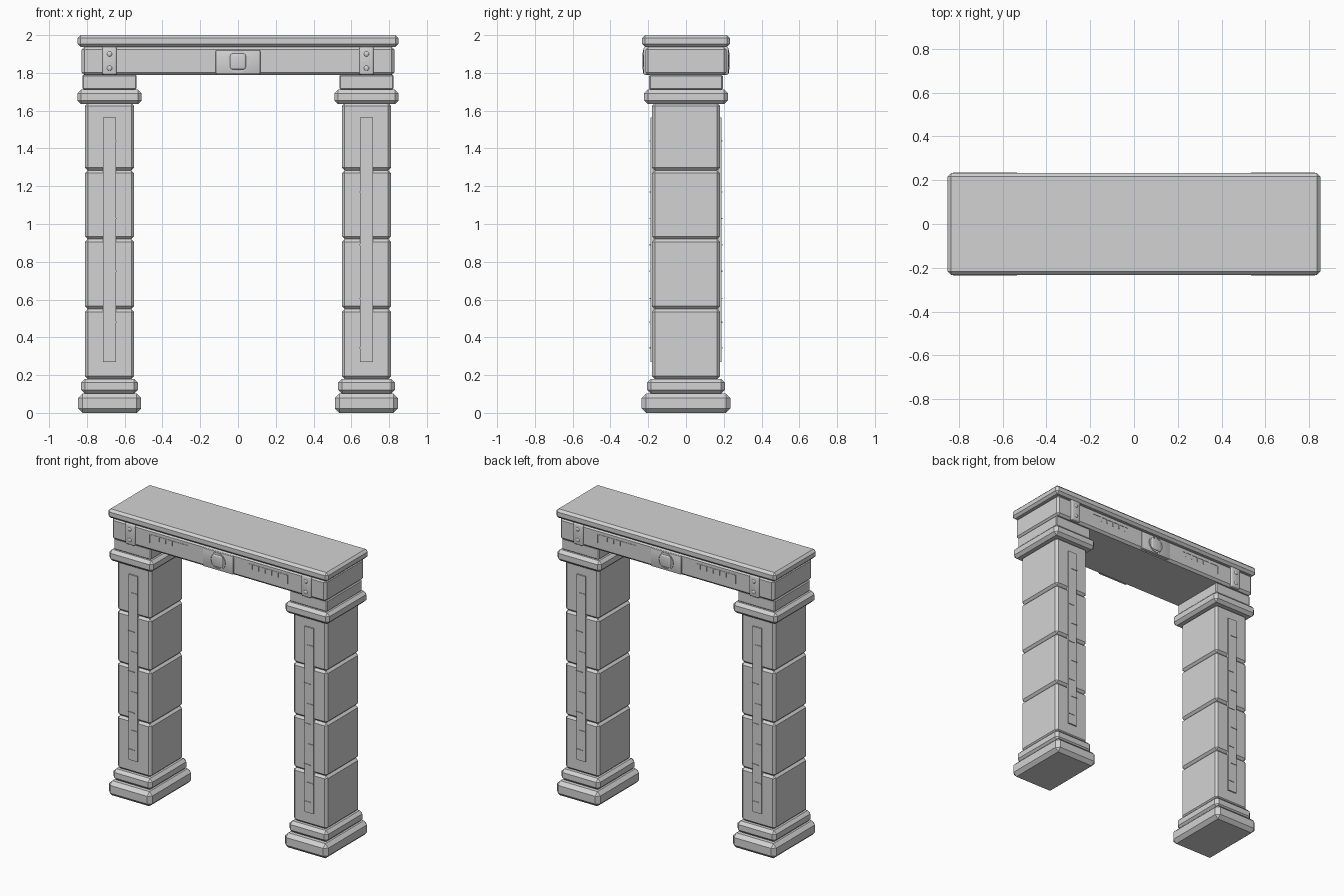
import bpy, bmesh, math
from mathutils import Matrix

if "Cube" in bpy.data.objects:
    bpy.data.objects.remove(bpy.data.objects["Cube"])

stone = bpy.data.materials.new("plain grey stone")
stone.diffuse_color = (0.65, 0.65, 0.65, 1)
stone.use_nodes = True
stone.node_tree.nodes["Principled BSDF"].inputs["Base Color"].default_value = stone.diffuse_color


def finish(name, bm, smooth=False):
    me = bpy.data.meshes.new(name)
    bmesh.ops.recalc_face_normals(bm, faces=bm.faces)
    for f in bm.faces:
        f.smooth = smooth
    bm.to_mesh(me)
    bm.free()
    me.materials.append(stone)
    ob = bpy.data.objects.new(name, me)
    bpy.context.collection.objects.link(ob)
    return ob


def block(name, x, y, z0, z1, w, d, bevel=0.0, seg=1, smooth=False):
    """Box centred on x, y from z0 to z1, with chamfered edges."""
    bm = bmesh.new()
    bmesh.ops.create_cube(bm, size=1)
    for v in bm.verts:
        v.co = (x + v.co.x * w, y + v.co.y * d, (z0 + z1) / 2 + v.co.z * (z1 - z0))
    if bevel:
        bmesh.ops.bevel(bm, geom=bm.edges[:], offset=bevel, segments=seg,
                        profile=0.5, affect='EDGES')
    return finish(name, bm, smooth)


def dome(name, x, y, z, r, depth):
    """Flattened rivet or boss facing along y."""
    bm = bmesh.new()
    bmesh.ops.create_uvsphere(bm, u_segments=16, v_segments=8, radius=1)
    for v in bm.verts:
        v.co = (x + v.co.x * r, y + v.co.y * depth, z + v.co.z * r)
    return finish(name, bm, True)


def ring(name, y, z, r, width, depth, n=16):
    """Thin raised ring facing along y."""
    bm = bmesh.new()
    loops = []
    for i in range(n):
        a = 2 * math.pi * i / n
        loops.append([bm.verts.new((rr * math.cos(a), yy, z + rr * math.sin(a)))
                      for rr, yy in ((r, y - depth), (r, y + depth),
                                     (r - width, y + depth), (r - width, y - depth))])
    for i in range(n):
        a, b = loops[i], loops[(i + 1) % n]
        for k in range(4):
            bm.faces.new((a[k], a[(k + 1) % 4], b[(k + 1) % 4], b[k]))
    return finish(name, bm)


# Pillars: stepped base, four stacked blocks, capital and neck
for side, px in (("left", -0.68), ("right", 0.68)):
    block(side + "_plinth", px, 0, 0, 0.102, 0.335, 0.472, 0.024)
    block(side + "_base_step", px, 0, 0.102, 0.18, 0.30, 0.412, 0.02)
    levels = (0.18, 0.55, 0.92, 1.284, 1.64)
    for i in range(4):
        block(side + "_pillar_block", px, 0, levels[i], levels[i + 1], 0.26, 0.36, 0.015)
    block(side + "_capital", px, 0, 1.634, 1.712, 0.34, 0.444, 0.02)
    block(side + "_neck", px, 0, 1.712, 1.79, 0.286, 0.39, 0.006)

# Lintel and top slab
block("lintel", 0, 0, 1.788, 1.938, 1.655, 0.43, 0.015)
block("top_slab", 0, 0, 1.938, 2.0, 1.70, 0.464, 0.016)

# Details on front and back, turned half round
for s in (-1, 1):
    for px in (-0.68, 0.68):
        # Inlay strip with small staggered marks
        block("pillar_strip", px, s * 0.18, 0.27, 1.565, 0.068, 0.018)
        for i, z in enumerate((0.345, 0.48, 0.605, 0.75, 0.89, 1.03, 1.17, 1.44)):
            off = 0.012 if i % 2 else -0.012
            block("strip_mark", px - s * off, s * 0.19, z - 0.003, z + 0.003, 0.048, 0.006)
        # Rounded strap with two rivets
        block("lintel_strap", px, s * 0.208, 1.79, 1.938, 0.076, 0.034, 0.01, 3, True)
        for z in (1.825, 1.90):
            dome("strap_rivet", px, s * 0.223, z, 0.014, 0.007)

    # Raised line ornament on both halves of the lintel
    for h in (-1, 1):
        y = s * 0.2155
        block("ornament_line", h * 0.385, y, 1.898, 1.903, 0.30, 0.005)
        block("ornament_end", h * 0.533, y, 1.84, 1.90, 0.005, 0.005)
        for tx in (0.46, 0.41, 0.36, 0.31, 0.26):
            block("ornament_tick", h * tx, y, 1.868, 1.90, 0.005, 0.005)

    # Central medallion: plate, ring and rounded boss
    block("medallion_plate", 0, s * 0.208, 1.793, 1.922, 0.236, 0.03, 0.008, 2, True)
    ring("medallion_ring", s * 0.223, 1.86, 0.06, 0.008, 0.004)
    block("medallion_boss", 0, s * 0.219, 1.818, 1.902, 0.084, 0.024, 0.01, 3, True)

# Smooth only the shallow rounded edges
for ob in bpy.context.scene.objects:
    if any(p.use_smooth for p in ob.data.polygons):
        bpy.ops.object.select_all(action='DESELECT')
        ob.select_set(True)
        bpy.context.view_layer.objects.active = ob
        bpy.ops.object.shade_smooth_by_angle(angle=math.radians(40))
